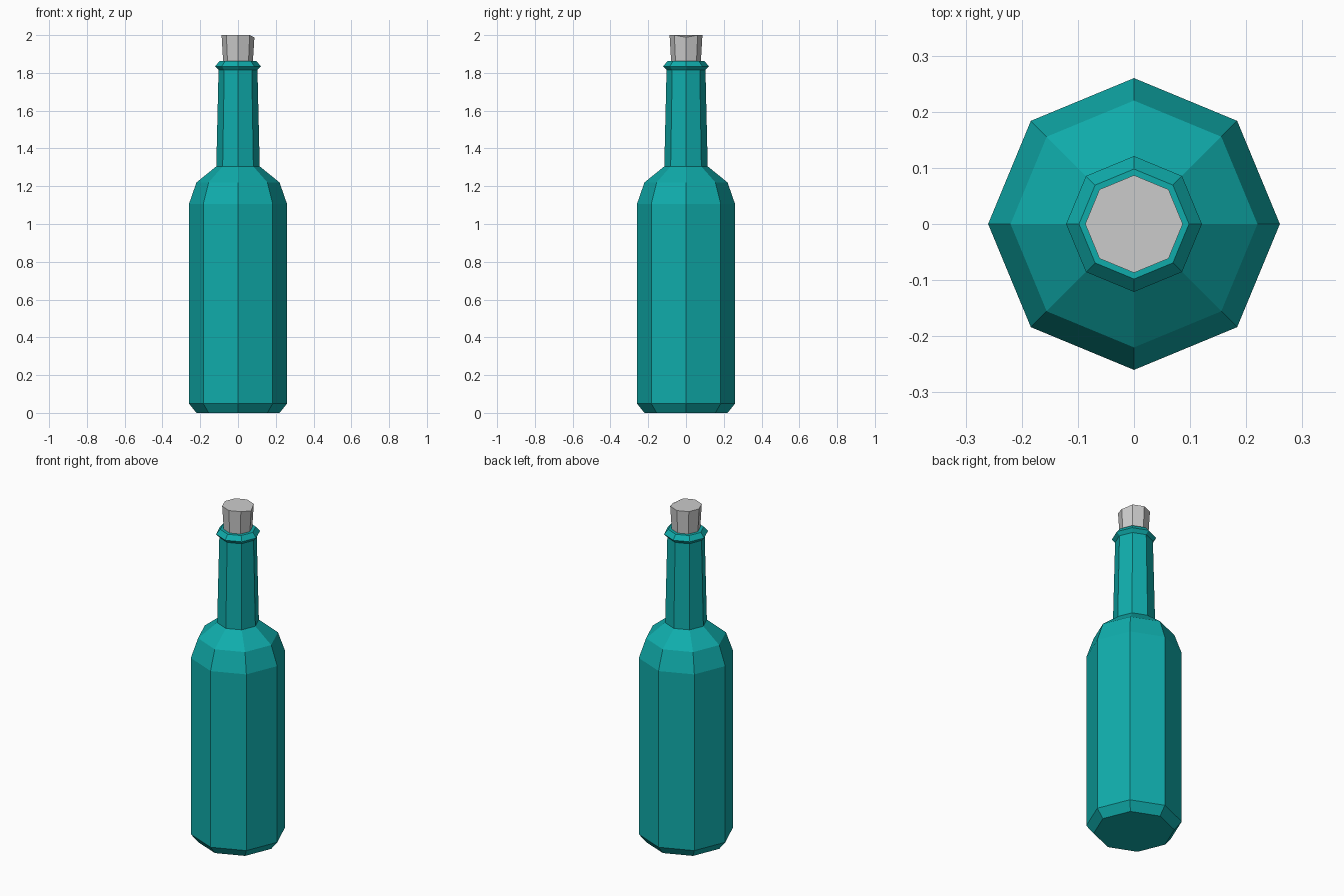
import bpy, bmesh
from math import cos, sin, pi

if "Cube" in bpy.data.objects:
    bpy.data.objects.remove(bpy.data.objects["Cube"])

SIDES = 8


def lathe(name, profile, color=None, tweak=None):
    """Stack eight-sided rings along z and close both ends."""
    bm = bmesh.new()
    rings = [[bm.verts.new((r * cos(2 * pi * i / SIDES), r * sin(2 * pi * i / SIDES), z))
              for i in range(SIDES)] for r, z in profile]
    for low, high in zip(rings, rings[1:]):
        for i in range(SIDES):
            j = (i + 1) % SIDES
            bm.faces.new((low[i], low[j], high[j], high[i]))
    bm.faces.new(rings[0][::-1])
    bm.faces.new(rings[-1])
    if tweak:
        tweak(rings)
    bmesh.ops.recalc_face_normals(bm, faces=bm.faces)
    mesh = bpy.data.meshes.new(name)
    bm.to_mesh(mesh)
    bm.free()
    obj = bpy.data.objects.new(name, mesh)
    bpy.context.collection.objects.link(obj)
    if color:
        mat = bpy.data.materials.new(name + "_material")
        mat.diffuse_color = color
        mat.use_nodes = True
        mat.node_tree.nodes["Principled BSDF"].inputs["Base Color"].default_value = mat.diffuse_color
        mesh.materials.append(mat)
    return obj


# Glass: chamfered base, straight body, shoulder, tapered neck, lip
lathe("bottle", [(0.22, 0.0), (0.26, 0.05), (0.26, 1.105), (0.22, 1.22),
                 (0.115, 1.305), (0.103, 1.815), (0.121, 1.835), (0.098, 1.862)],
      (0.005, 0.415, 0.41, 1.0))


# Cork: slightly flared, with one worn corner on its top
def wear(rings):
    rings[-1][0].co.z -= 0.012


lathe("cork", [(0.078, 1.85), (0.087, 2.0)], tweak=wear)
